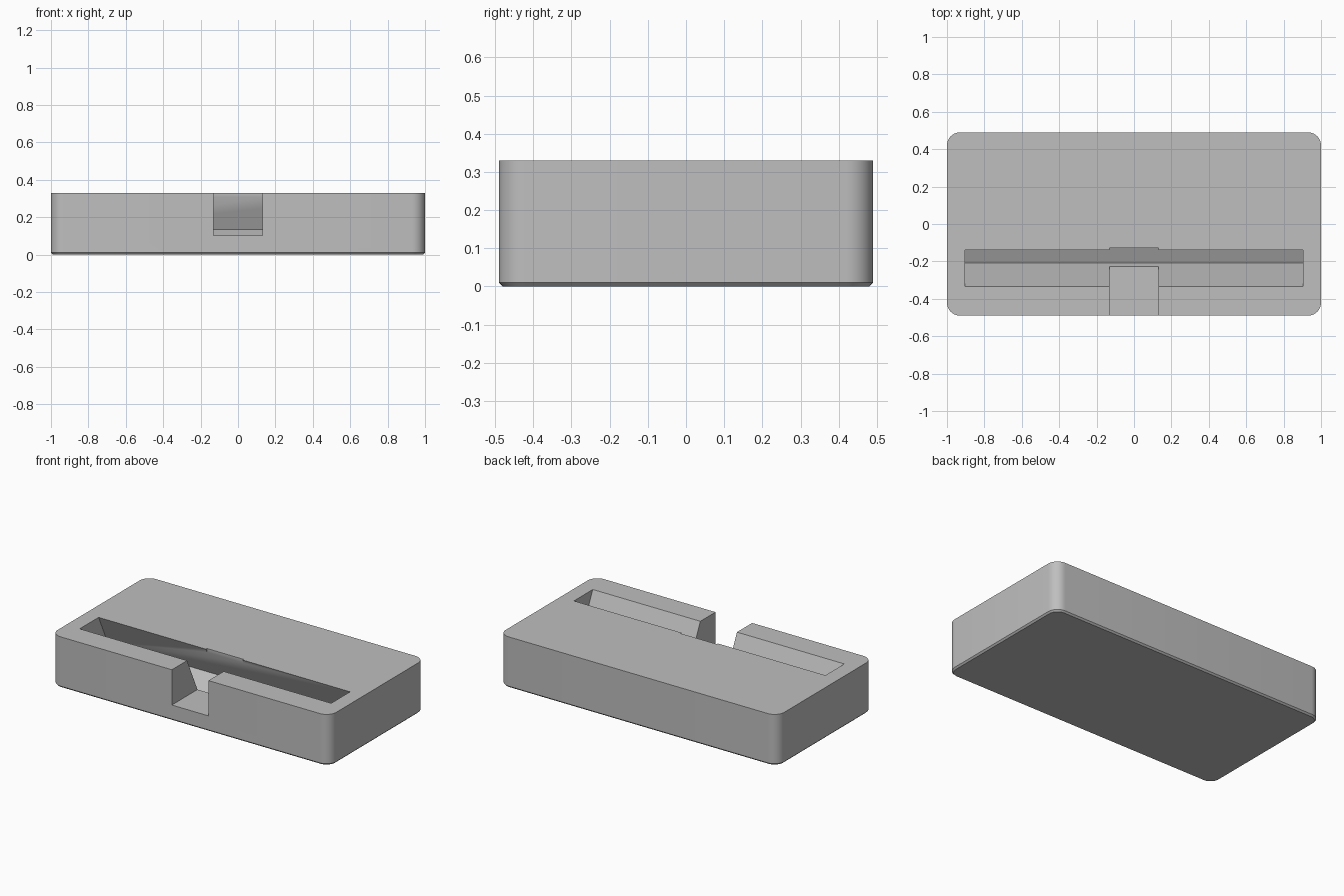
import bpy, bmesh, math
from mathutils import Vector

if "Cube" in bpy.data.objects:
    bpy.data.objects.remove(bpy.data.objects["Cube"], do_unlink=True)

HALF_X, HALF_Y, HEIGHT = 1.0, 0.49, 0.33
CORNER, CHAMFER = 0.07, 0.01
LEAN = math.radians(25)

grey = bpy.data.materials.new("plain_grey")
grey.use_nodes = True
colour = (0.52, 0.52, 0.52, 1)
grey.diffuse_color = colour
grey.node_tree.nodes["Principled BSDF"].inputs["Base Color"].default_value = colour


def extrude(name, outline, direction):
    """Solid made by sweeping a closed outline along a direction."""
    bm = bmesh.new()
    face = bm.faces.new([bm.verts.new(p) for p in outline])
    swept = bmesh.ops.extrude_face_region(bm, geom=[face])["geom"]
    verts = [v for v in swept if isinstance(v, bmesh.types.BMVert)]
    bmesh.ops.translate(bm, vec=Vector(direction), verts=verts)
    bmesh.ops.recalc_face_normals(bm, faces=bm.faces)
    mesh = bpy.data.meshes.new(name)
    bm.to_mesh(mesh)
    bm.free()
    obj = bpy.data.objects.new(name, mesh)
    bpy.context.collection.objects.link(obj)
    mesh.materials.append(grey)
    return obj


def bevel_edges(obj, pick, width, segments):
    """Bevel the edges whose two end points satisfy a rule."""
    bm = bmesh.new()
    bm.from_mesh(obj.data)
    edges = [e for e in bm.edges if pick(e.verts[0].co, e.verts[1].co)]
    bmesh.ops.bevel(bm, geom=edges, offset=width, segments=segments,
                    profile=0.5, affect='EDGES')
    bm.to_mesh(obj.data)
    bm.free()


def cut(obj, cutter):
    mod = obj.modifiers.new(cutter.name, 'BOOLEAN')
    mod.operation, mod.solver, mod.object = 'DIFFERENCE', 'EXACT', cutter
    bpy.context.view_layer.objects.active = obj
    bpy.ops.object.modifier_apply(modifier=mod.name)
    bpy.data.objects.remove(cutter, do_unlink=True)


# Block with rounded upright corners and a fine chamfer under the rim
corners = [(sx * HALF_X, sy * HALF_Y, 0)
           for sx, sy in ((-1, -1), (1, -1), (1, 1), (-1, 1))]
block = extrude("stand_block", corners, (0, 0, HEIGHT))
bevel_edges(block, lambda a, b: abs(a.z - b.z) > 0.1, CORNER, 10)
bevel_edges(block, lambda a, b: max(a.z, b.z) < 0.001, CHAMFER, 1)

# Leaning slot, its floor square to its walls
front, opening, depth = -0.334, 0.194, 0.27
down = Vector((0, math.tan(LEAN), -1))
across = Vector((0, math.cos(LEAN), math.sin(LEAN))) * opening * math.cos(LEAN)
top_front = Vector((-0.903, front, HEIGHT))
low_front = top_front + down * depth
low_back = low_front + across
over = -down * 0.1
outline = [top_front + over, low_front, low_back,
           top_front + Vector((0, opening, 0)) + over]
cut(block, extrude("slot_cutter", outline, (1.806, 0, 0)))

# Notch through the front lip, just clipping the back edge of the slot
notch = [(-0.132, y, z) for y, z in
         ((-0.6, 0.101), (-0.129, 0.101), (-0.129, 0.5), (-0.6, 0.5))]
cut(block, extrude("notch_cutter", notch, (0.263, 0, 0)))

# Smooth only the round corners
bpy.ops.object.select_all(action='DESELECT')
block.select_set(True)
bpy.context.view_layer.objects.active = block
bpy.ops.object.shade_smooth_by_angle(angle=math.radians(30))
